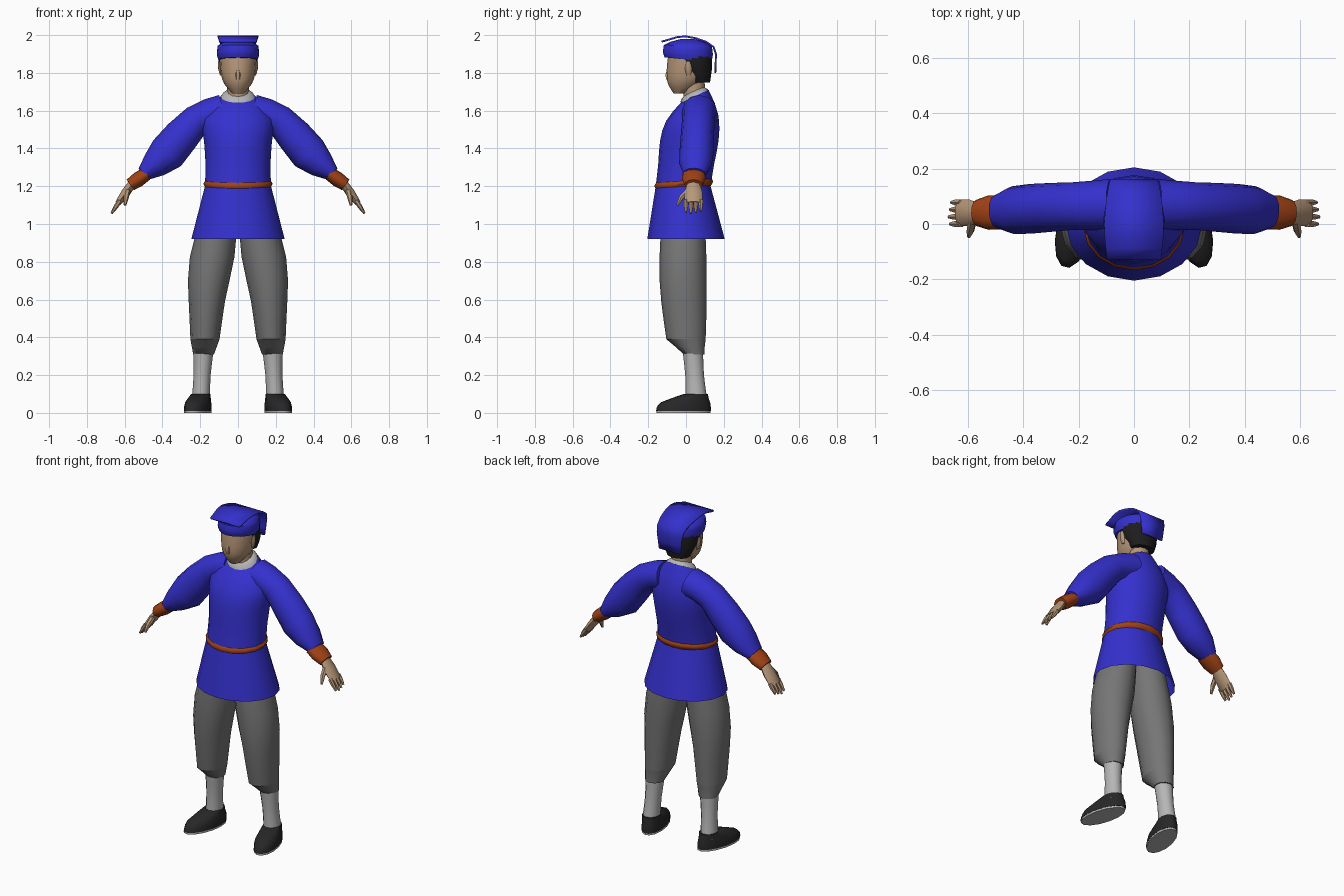
import bpy, math
from mathutils import Vector, Matrix

cube = bpy.data.objects.get("Cube")
if cube:
    bpy.data.objects.remove(cube, do_unlink=True)

UP = Vector((0, 0, 1))
FORWARD_AXIS = Vector((0, 1, 0))


def material(name, red, green, blue):
    mat = bpy.data.materials.new(name)
    mat.use_nodes = True
    colour = (red, green, blue, 1)
    mat.diffuse_color = colour
    shader = mat.node_tree.nodes["Principled BSDF"]
    shader.inputs["Base Color"].default_value = colour
    shader.inputs["Roughness"].default_value = .8
    return mat


blue_cloth = material("blue cloth", .035, .03, .62)
grey_cloth = material("grey cloth", .18, .18, .18)
pale_cloth = material("pale grey cloth", .47, .47, .47)
black_leather = material("black leather", .02, .02, .02)
dark_hair = material("dark hair", .012, .012, .012)
rust_cloth = material("rust cloth", .36, .055, .008)
skin = material("skin", .47, .31, .19)


def sample(keys, t):
    """Smooth curve through evenly spaced keys, which may be numbers or vectors."""
    if not isinstance(keys, (tuple, list)):
        return keys
    spans = len(keys) - 1
    index = min(int(t * spans), spans - 1)
    u = t * spans - index
    start, end = keys[index], keys[index + 1]
    before = keys[index - 1] if index > 0 else start * 2 - end
    after = keys[index + 2] if index + 2 <= spans else end * 2 - start
    ease = u * u * (3 - 2 * u)
    leave = (end - before) / 2 * (u * (1 - u) ** 2)
    arrive = (after - start) / 2 * (u * u * (1 - u))
    return start * (1 - ease) + end * ease + leave - arrive


def add_object(name, mat, verts, faces, mirror=False):
    mesh = bpy.data.meshes.new(name)
    mesh.from_pydata([tuple(vert) for vert in verts], [], faces)
    mesh.materials.append(mat)
    mesh.shade_smooth()
    mesh.set_sharp_from_angle(angle=math.radians(50))
    part = bpy.data.objects.new(name, mesh)
    bpy.context.scene.collection.objects.link(part)
    if mirror:
        part.modifiers.new("mirror", "MIRROR")
    return part


def tube(name, mat, path, radius, flat=1, tilt=0, rings=3, sides=12,
         upright=True, capped=True, mirror=False, place=Matrix()):
    """Oval tube along a path; flat is depth over width, tilt lifts the back."""
    keys = [Vector(point) for point in path]
    steps = [ring / (rings - 1) for ring in range(rings)]
    centres = [sample(keys, t) for t in steps]
    verts, faces = [], []
    for ring, t in enumerate(steps):
        ahead = centres[min(ring + 1, rings - 1)]
        behind = centres[max(ring - 1, 0)]
        normal = UP if upright else (ahead - behind).normalized()
        across = FORWARD_AXIS.cross(normal).normalized()
        deep = normal.cross(across) * sample(flat, t)
        for side in range(sides):
            angle = math.tau * side / sides
            rim = across * math.cos(angle) + deep * math.sin(angle)
            lift = UP * sample(tilt, t) * math.sin(angle)
            verts.append(place @ (centres[ring] + rim * sample(radius, t) + lift))
    for ring in range(rings - 1):
        low, high = ring * sides, (ring + 1) * sides
        for side in range(sides):
            following = (side + 1) % sides
            faces.append((low + side, low + following, high + following, high + side))
    if capped:
        faces.append(tuple(reversed(range(sides))))
        faces.append(tuple(range(len(verts) - sides, len(verts))))
    return add_object(name, mat, verts, faces, mirror)


# Tunic: flared open skirt, bodice and full sleeves gathered at the wrist
tube("tunic_skirt", blue_cloth, path=[(0, 0, .92), (0, -.015, 1.2)],
     radius=(.247, .175), flat=.83, sides=16, capped=False)
tube("tunic_bodice", blue_cloth, path=[(0, -.015, 1.2), (0, .05, 1.68)],
     radius=(.175, .172, .18, .187, .085), flat=(.83, .86, .86, .74, .82),
     tilt=(0, 0, .03), rings=9, sides=16)
tube("sleeves", blue_cloth,
     path=[(.08, .07, 1.6), (.22, .065, 1.55), (.375, .055, 1.375), (.5, .045, 1.265)],
     radius=(.085, .082, .1, .04), flat=(1.1, 1.05, .9, 1.5),
     rings=7, upright=False, mirror=True)

# Belt and cuffs
tube("belt", rust_cloth, path=[(0, -.012, 1.19), (0, -.012, 1.235)],
     radius=(.168, .183, .168), flat=.85, tilt=.012, rings=5, sides=16)
tube("cuffs", rust_cloth, path=[(.485, .042, 1.266), (.57, .04, 1.207)],
     radius=(.036, .04, .034), flat=(1.7, 1.4), upright=False, mirror=True)

# Hands
tube("palms", skin, path=[(.555, .04, 1.22), (.635, .04, 1.11)],
     radius=(.022, .024, .016), flat=(1.5, 2, 3), sides=8,
     upright=False, mirror=True)
for number, finger in enumerate(("index", "middle", "ring", "little")):
    knuckle = Vector((.625, .026 * number, 1.125))
    tip = knuckle + Vector((.045, 0, -.07)) * (1 - .1 * abs(number - 1))
    tube(finger + "_fingers", skin, path=[knuckle, tip],
         radius=(.013, .012, .006), sides=6, upright=False, mirror=True)
tube("thumbs", skin, path=[(.585, .01, 1.175), (.592, -.025, 1.14), (.598, -.045, 1.1)],
     radius=(.016, .014, .007), sides=6, upright=False, mirror=True)

# Neck and collar
tube("neck", skin, path=[(0, .045, 1.66), (0, .04, 1.77)], radius=.058)
tube("collar", pale_cloth, path=[(0, .046, 1.672), (0, .046, 1.705)],
     radius=(.09, .082, .058), flat=.85, tilt=(.03, .02), sides=16)

# Head, nose, ears and hair
tube("head", skin, path=[(0, -.03, 1.69), (0, .01, 1.79), (0, .015, 1.89)],
     radius=(.03, .072, .09, .096, .098), flat=(1.15, 1.25, 1.12),
     rings=9, sides=16)
tube("nose", skin, path=[(0, -.09, 1.765), (0, -.085, 1.85)],
     radius=(.014, .018, .01, .008), flat=1.3, rings=4, sides=6)
tube("ears", skin, path=[(.09, .014, 1.785), (.1, .012, 1.86)],
     radius=(.005, .01, .005), flat=1.9, rings=5, sides=8, mirror=True)
tube("hair", dark_hair, path=[(0, .075, 1.75), (0, .03, 1.89)],
     radius=(.07, .1, .104), flat=(.75, .85, 1.04), rings=5, sides=16)

# Soft cap
tube("cap", blue_cloth, path=[(0, .01, 1.87), (0, .01, 1.98)],
     radius=(.104, .112, .11, .1, .03), flat=1.18, tilt=(-.012, 0),
     rings=7, sides=16)

# Cloth panel that arches over the cap and hangs behind it
arch = [Vector(point) for point in
        ((0, -.13, 1.97), (0, 0, 1.998), (0, .15, 1.94), (0, .16, 1.8))]
flap_steps = 9
flap_verts, flap_faces = [], []
for step in range(flap_steps + 1):
    t = step / flap_steps
    half_width = Vector((sample((.098, .108, .09, .072), t), 0, 0))
    flap_verts += [sample(arch, t) - half_width, sample(arch, t) + half_width]
for step in range(flap_steps):
    left = step * 2
    flap_faces.append((left, left + 1, left + 3, left + 2))
flap = add_object("cap_flap", blue_cloth, flap_verts, flap_faces)
thickness = flap.modifiers.new("thickness", "SOLIDIFY")
thickness.thickness = .01
thickness.offset = -1

# Trousers gathered below the knee
tube("trouser_legs", grey_cloth,
     path=[(.175, 0, .39), (.155, -.015, .7), (.09, -.015, 1.1)],
     radius=(.077, .096, .118, .09), flat=(1.35, 1.25, 1.05, 1.2),
     rings=7, mirror=True)
tube("trouser_gathers", grey_cloth, path=[(.182, .043, .31), (.175, 0, .39)],
     radius=(.055, .077), flat=(1, 1.35), mirror=True)

# Stockings
tube("stockings", pale_cloth, path=[(.197, .055, .07), (.183, .036, .33)],
     radius=(.048, .045, .054), flat=(1.2, 1), rings=5, mirror=True)

# Shoes turned slightly outward, with thin soles
turn = Matrix.Translation((.2, .04, 0)) @ Matrix.Rotation(math.radians(14), 4, "Z")
tube("soles", pale_cloth, path=[(0, -.055, 0), (0, -.055, .012)],
     radius=.065, flat=2.25, rings=2, sides=14, mirror=True, place=turn)
tube("shoes", black_leather,
     path=[(0, -.055, .011), (0, -.045, .055), (0, .012, .1)],
     radius=(.066, .063, .05), flat=(2.27, 2.15, 1.3),
     rings=5, sides=14, mirror=True, place=turn)
